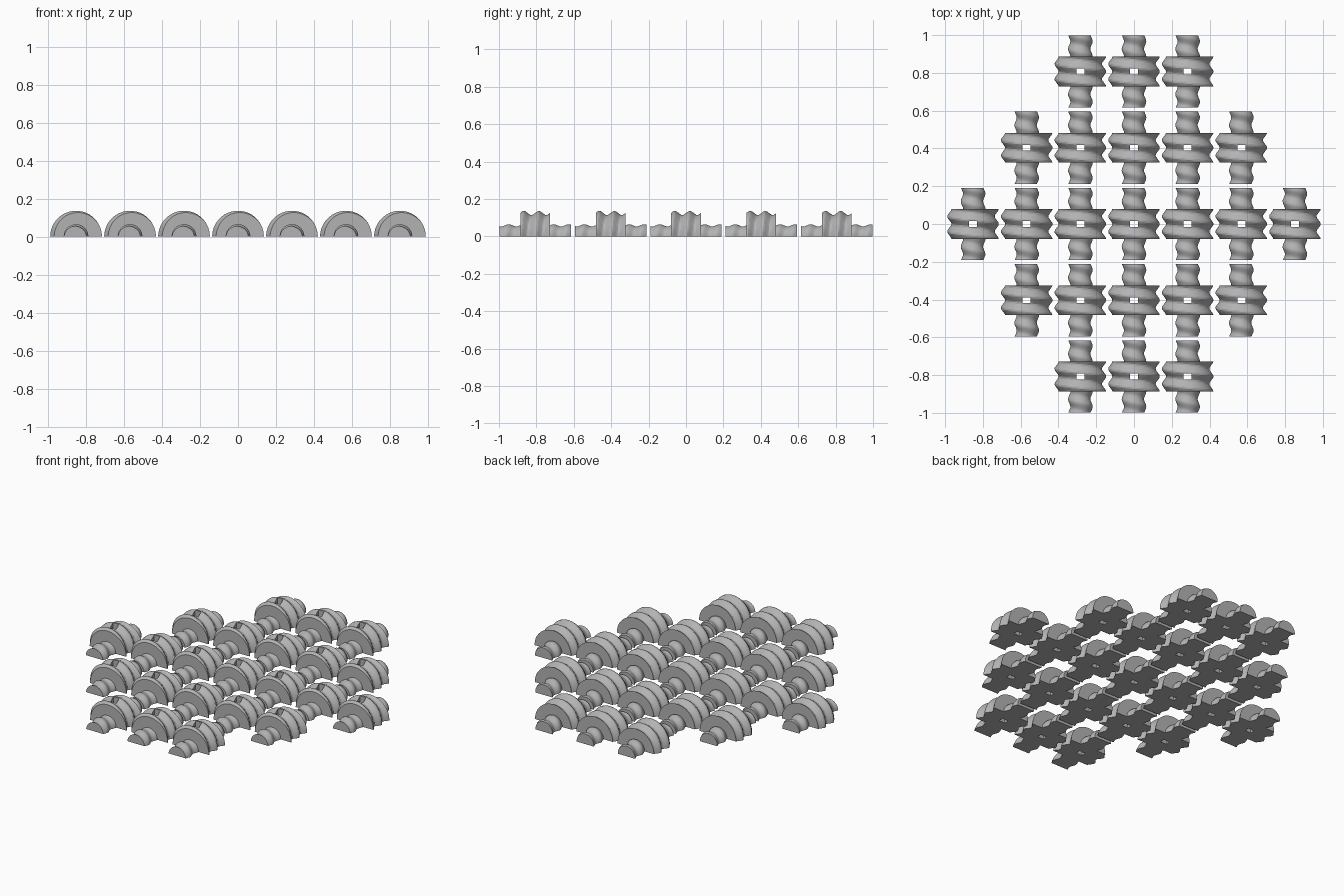
import bpy, bmesh, math

if "Cube" in bpy.data.objects:
    bpy.data.objects.remove(bpy.data.objects["Cube"])

PITCH_X, PITCH_Y = 0.284, 0.4035
HALF_LEN, DRUM_HALF = 0.191, 0.079
SEG = 28          # divisions round the half turn
THREAD = 0.08     # lead of the helical thread

metal = bpy.data.materials.new("plain grey")
metal.diffuse_color = (0.45, 0.45, 0.45, 1)
metal.use_nodes = True
metal.node_tree.nodes["Principled BSDF"].inputs["Base Color"].default_value = metal.diffuse_color


def thread_radius(y, a, low, high):
    """Radius of a trapezoid-like helical ridge."""
    t = (y / THREAD - a / (2 * math.pi)) % 1.0
    wave = abs(2 * t - 1)
    return low + (high - low) * min(1, max(0, 1.4 * wave - 0.2))


def half_screw():
    """Half worm: thin threaded shaft, thick threaded drum, flat underside."""
    shaft, drum = (0.053, 0.065), (0.115, 0.136)
    stations = []
    for y0, y1, n, radii in ((-HALF_LEN, -DRUM_HALF, 14, shaft),
                             (-DRUM_HALF, DRUM_HALF, 24, drum),
                             (DRUM_HALF, HALF_LEN, 14, shaft)):
        stations += [(y0 + (y1 - y0) * i / n, radii) for i in range(n + 1)]
    bm = bmesh.new()
    rings = []
    for y, (low, high) in stations:
        ring = []
        for k in range(SEG + 1):
            a = math.pi * k / SEG
            r = thread_radius(y, a, low, high)
            ring.append(bm.verts.new((r * math.cos(a), y, r * math.sin(a))))
        rings.append(ring)
    for p, q in zip(rings, rings[1:]):
        for k in range(SEG):
            bm.faces.new((p[k], p[k + 1], q[k + 1], q[k]))
        bm.faces.new((p[SEG], p[0], q[0], q[SEG]))      # flat underside
    bm.faces.new(rings[0])
    bm.faces.new(rings[-1])
    bmesh.ops.recalc_face_normals(bm, faces=bm.faces)
    me = bpy.data.meshes.new("half_screw")
    bm.to_mesh(me)
    bm.free()
    me.materials.append(metal)
    return me


# Master half screw with a square pin hole through the drum
master = bpy.data.objects.new("half_screw", half_screw())
bpy.context.collection.objects.link(master)
bpy.ops.mesh.primitive_cube_add(size=1, location=(0, 0, 0.07))
cutter = bpy.context.object
cutter.name = "pin_hole_cutter"
cutter.scale = (0.042, 0.03, 0.4)
cutter.hide_render = True
cut = master.modifiers.new("pin_hole", 'BOOLEAN')
cut.operation, cut.object, cut.solver = 'DIFFERENCE', cutter, 'EXACT'
bpy.context.view_layer.objects.active = master
bpy.ops.object.select_all(action='DESELECT')
master.select_set(True)
bpy.ops.object.modifier_apply(modifier=cut.name)
bpy.data.objects.remove(cutter)
bpy.ops.object.shade_smooth_by_angle(angle=math.radians(25))

# Hexagon-like field of rows: 3, 5, 7, 5, 3
mesh = master.data
bpy.data.objects.remove(master)
for row, count in zip(range(-2, 3), (3, 5, 7, 5, 3)):
    for i in range(count):
        ob = bpy.data.objects.new("half_screw", mesh)
        ob.location = ((i - (count - 1) / 2) * PITCH_X, row * PITCH_Y, 0)
        bpy.context.collection.objects.link(ob)
